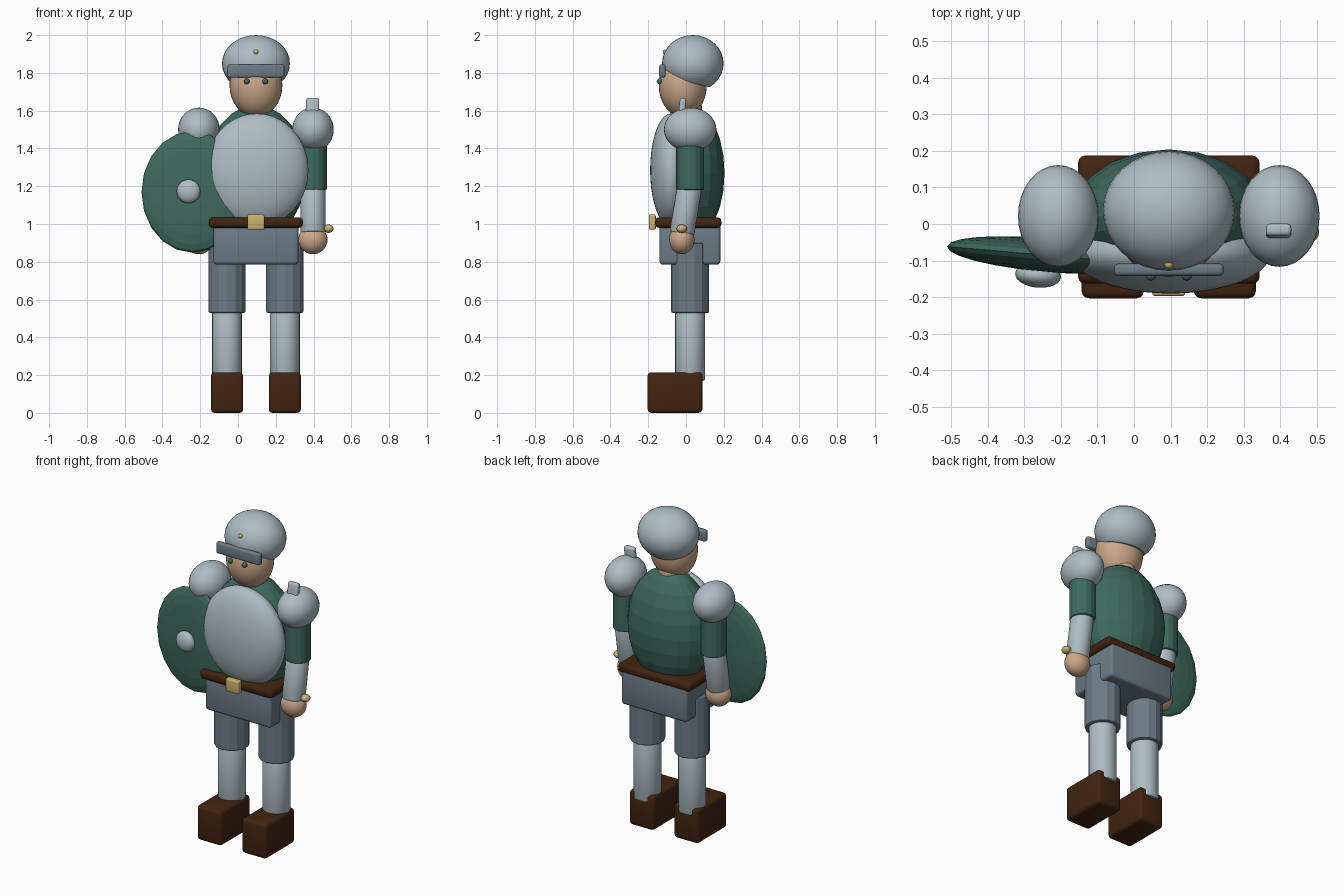
import bpy, bmesh, math
from mathutils import Matrix, Vector

if "Cube" in bpy.data.objects:
    bpy.data.objects.remove(bpy.data.objects["Cube"])

CX = 0.095          # body midline
ARM, LEG, BY = 0.302, 0.153, 0.022   # limb offsets from the midline, body depth


def mat(name, r, g, b):
    m = bpy.data.materials.new(name)
    lin = [(c / 255 / 12.92) if c < 10 else ((c / 255 + 0.055) / 1.055) ** 2.4 for c in (r, g, b)]
    m.diffuse_color = (*lin, 1)
    m.use_nodes = True
    m.node_tree.nodes["Principled BSDF"].inputs["Base Color"].default_value = m.diffuse_color
    return m


STEEL = mat("pale_steel", 174, 190, 196)
SLATE = mat("slate_grey", 108, 124, 135)
GREEN = mat("dark_green", 62, 106, 94)
BROWN = mat("dark_brown", 66, 36, 17)
SKIN = mat("skin", 205, 168, 138)
GOLD = mat("gold", 205, 178, 112)


def finish(bm, name, m, smooth=True):
    bmesh.ops.recalc_face_normals(bm, faces=bm.faces)
    me = bpy.data.meshes.new(name)
    for f in bm.faces:
        f.smooth = smooth
    bm.to_mesh(me)
    bm.free()
    if smooth:
        me.set_sharp_from_angle(angle=math.radians(35))
    me.materials.append(m)
    ob = bpy.data.objects.new(name, me)
    bpy.context.collection.objects.link(ob)
    return ob


def ball(name, m, c, r, seg=32, rings=16, smooth=True, rot=Matrix(), cut=None):
    """Ellipsoid; cut = (point, normal) removes everything on the normal side."""
    bm = bmesh.new()
    bmesh.ops.create_uvsphere(bm, u_segments=seg, v_segments=rings, radius=1)
    s = Matrix.Diagonal((*r, 1))
    bm.transform(Matrix.Translation(c) @ rot @ s)
    if cut:
        geom = bm.verts[:] + bm.edges[:] + bm.faces[:]
        res = bmesh.ops.bisect_plane(bm, geom=geom, plane_co=cut[0], plane_no=cut[1], clear_outer=True)
        edges = [e for e in res["geom_cut"] if isinstance(e, bmesh.types.BMEdge)]
        bmesh.ops.contextual_create(bm, geom=edges)
    return finish(bm, name, m, smooth)


def box(name, m, x, y, z, bevel=0.015, tilt=0):
    """Rounded box from (min, max) ranges."""
    bm = bmesh.new()
    bmesh.ops.create_cube(bm, size=1)
    ranges = (x, y, z)
    bm.transform(Matrix.Diagonal((*[b - a for a, b in ranges], 1)))
    bmesh.ops.bevel(bm, geom=bm.edges[:], offset=bevel, segments=3, profile=0.5, affect='EDGES')
    bm.transform(Matrix.Translation([(a + b) / 2 for a, b in ranges]) @ Matrix.Rotation(tilt, 4, 'X'))
    return finish(bm, name, m)


def limb(name, m, a, b, r, seg=24, bevel=0.01, smooth=True):
    """Cylinder between two points with softened rims."""
    a, b = Vector(a), Vector(b)
    d = b - a
    bm = bmesh.new()
    bmesh.ops.create_cone(bm, cap_ends=True, segments=seg, radius1=r, radius2=r, depth=d.length)
    rims = [e for e in bm.edges if abs(e.verts[0].co.z - e.verts[1].co.z) < 1e-5]
    bmesh.ops.bevel(bm, geom=rims, offset=bevel, segments=2, profile=0.5, affect='EDGES')
    bm.transform(Matrix.Translation((a + b) / 2) @ d.to_track_quat('Z', 'Y').to_matrix().to_4x4())
    return finish(bm, name, m, smooth)


# Legs and arms, both sides
for side, s in (("left", -1), ("right", 1)):
    lx, ax = CX + s * LEG, CX + s * ARM
    box(side + "_boot", BROWN, (lx - 0.085, lx + 0.085), (-0.203, 0.087), (0, 0.215), 0.02)
    limb(side + "_shin", STEEL, (lx, BY, 0.17), (lx, BY, 0.56), 0.079)
    limb(side + "_thigh", SLATE, (lx, BY, 0.53), (lx, BY, 0.90), 0.101, 14, 0.008, False)
    limb(side + "_upper_arm", GREEN, (ax, BY, 1.18), (ax, BY, 1.44), 0.074, 16, 0.008, False)
    limb(side + "_forearm", STEEL, (ax, -0.022, 0.95), (ax, BY, 1.21), 0.066)
    ball(side + "_hand", SKIN, (ax, -0.022, 0.917), (0.077, 0.067, 0.077))
    ball(side + "_shoulder_guard", STEEL, (ax, BY, 1.5), (0.11, 0.139, 0.116))

# Hips and belt
box("hips", SLATE, (CX - 0.225, CX + 0.225), (-0.14, 0.182), (0.785, 1.01), 0.018)
box("belt", BROWN, (CX - 0.248, CX + 0.248), (-0.163, 0.187), (0.98, 1.035), 0.02)
box("buckle", GOLD, (CX - 0.045, CX + 0.045), (-0.197, -0.16), (0.97, 1.05), 0.008)

# Tunic and breastplate
ball("tunic", GREEN, (CX, BY, 1.27), (0.265, 0.182, 0.36), 20, 12, False)
ball("breastplate", STEEL, (CX + 0.005, -0.08, 1.285), (0.273, 0.11, 0.3), 40, 20)

# Head and helmet
limb("neck", SKIN, (CX, 0.015, 1.52), (CX, 0.005, 1.68), 0.075)
ball("head", SKIN, (CX, -0.017, 1.735), (0.14, 0.127, 0.17))
ball("helmet", STEEL, (CX, 0.036, 1.85), (0.18, 0.163, 0.15), 32, 16, True, Matrix(),
     ((CX, 0, 1.755), (0, -0.25, -1)))
box("visor", SLATE, (CX - 0.15, CX + 0.15), (-0.142, -0.108), (1.775, 1.845), 0.012)
ball("helmet_stud", GOLD, (CX, -0.11, 1.91), (0.013, 0.013, 0.013), 12, 8)
for side, s in (("left", -1), ("right", 1)):
    ball(side + "_eye", GREEN, (CX + s * 0.049, -0.14, 1.755), (0.015, 0.015, 0.015), 12, 8)

# Shield disc with its boss
lie = Matrix.Rotation(math.radians(-5), 4, 'Z') @ Matrix.Rotation(math.radians(90), 4, 'X')
ball("shield", GREEN, (-0.24, -0.085, 1.17), (0.272, 0.322, 0.046), 20, 12, False, lie)
ball("shield_boss", STEEL, (-0.262, -0.14, 1.173), (0.063, 0.063, 0.034), 24, 12, True, lie)

# Right side fittings: shoulder peg and wrist knob
box("shoulder_peg", STEEL, (0.36, 0.43), (-0.037, -0.003), (1.56, 1.667), 0.012, math.radians(-6))
ball("wrist_knob", GOLD, (0.479, -0.022, 0.975), (0.027, 0.028, 0.022), 16, 10)
